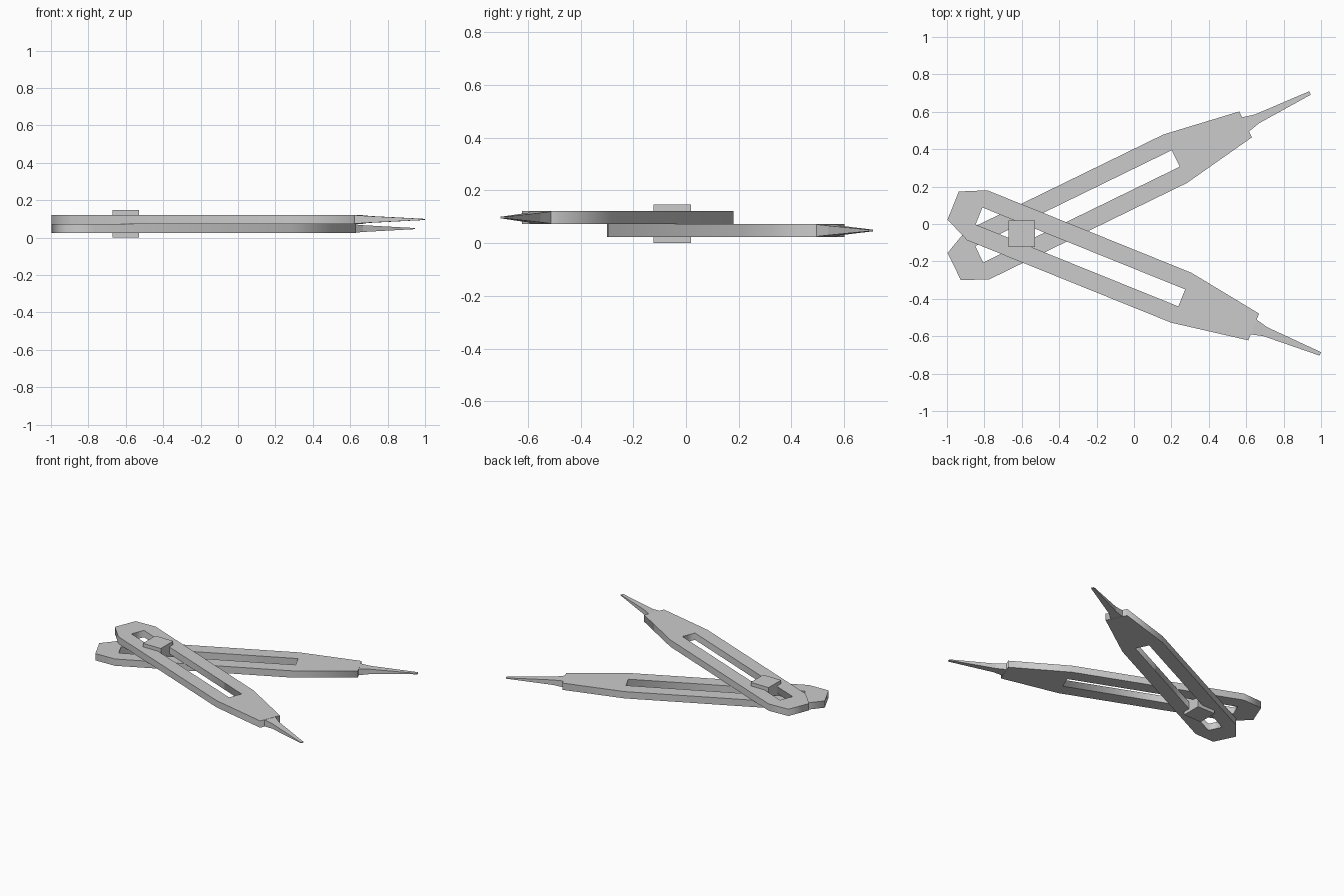
import bpy, bmesh
from math import radians

if "Cube" in bpy.data.objects:
    bpy.data.objects.remove(bpy.data.objects["Cube"])

THICK = 0.049


def mirrored(half):
    """Close a half outline (y > 0) across the arm's long axis."""
    return half + [(x, -y) for x, y in reversed(half)]


def slotted_plate(name, loops):
    """Flat plate from an outline and a hole, extruded to THICK."""
    curve = bpy.data.curves.new(name, 'CURVE')
    curve.dimensions = '2D'
    curve.fill_mode = 'BOTH'
    curve.extrude = THICK / 2
    for loop in loops:
        spline = curve.splines.new('POLY')
        spline.points.add(len(loop) - 1)
        for p, (x, y) in zip(spline.points, loop):
            p.co = (x, y, 0, 1)
        spline.use_cyclic_u = True
    obj = bpy.data.objects.new(name, curve)
    bpy.context.collection.objects.link(obj)
    bpy.ops.object.select_all(action='DESELECT')
    obj.select_set(True)
    bpy.context.view_layer.objects.active = obj
    bpy.ops.object.convert(target='MESH')
    return bpy.context.object


def lofted_point(name, sections):
    """Rectangular sections (x, half width, half height) joined end to end."""
    bm = bmesh.new()
    rings = [[bm.verts.new((x, sy * w, sz * h))
              for sy, sz in ((-1, -1), (1, -1), (1, 1), (-1, 1))]
             for x, w, h in sections]
    for a, b in zip(rings, rings[1:]):
        for i in range(4):
            j = (i + 1) % 4
            bm.faces.new((a[i], a[j], b[j], b[i]))
    bm.faces.new(rings[0])
    bm.faces.new(rings[-1])
    bmesh.ops.recalc_face_normals(bm, faces=bm.faces)
    mesh = bpy.data.meshes.new(name)
    bm.to_mesh(mesh)
    bm.free()
    obj = bpy.data.objects.new(name, mesh)
    bpy.context.collection.objects.link(obj)
    return obj


# Arm profile, long axis along x
outline = mirrored([(-0.936, 0.081), (-0.797, 0.144), (0.379, 0.144), (0.797, 0.077)])
slot = mirrored([(-0.787, 0.049), (0.382, 0.049)])
point = [(0.79, 0.044, 0.0235), (0.865, 0.026, 0.018), (1.181, 0.010, 0.003)]

# Two crossed arms, each with its tapered point
for side, pos, angle in (("lower", (-0.120, 0.183, 0.048), 26.0),
                         ("upper", (-0.099, -0.252, 0.097), -22.0)):
    for obj in (slotted_plate(side + "_arm", [outline, slot]),
                lofted_point(side + "_point", point)):
        obj.location = pos
        obj.rotation_euler.z = radians(angle)

# Square pivot block through both slots
bpy.ops.mesh.primitive_cube_add(size=1, location=(-0.60, -0.052, 0.0735))
pivot = bpy.context.object
pivot.name = "pivot_block"
pivot.scale = (0.142, 0.142, 0.147)
